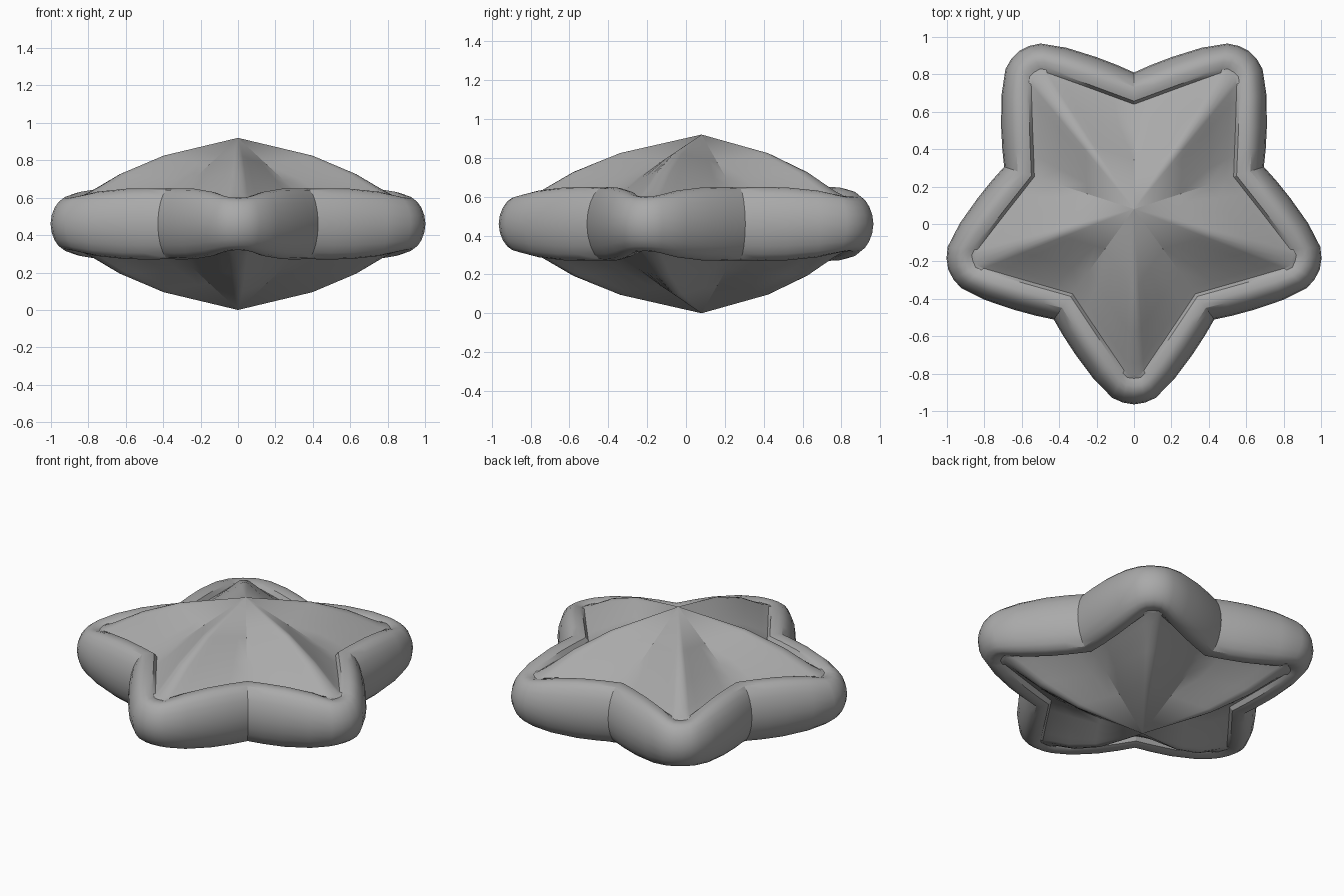
import bpy
import bmesh
import math

if "Cube" in bpy.data.objects:
    bpy.data.objects.remove(bpy.data.objects["Cube"])

MID_Z, CENTRE_Y, APEX = 0.46, 0.08, 0.46

grey = bpy.data.materials.new("plain_grey")
grey.use_nodes = True
grey.diffuse_color = (0.4, 0.4, 0.4, 1)
grey.node_tree.nodes["Principled BSDF"].inputs["Base Color"].default_value = (0.4, 0.4, 0.4, 1)

# Half of one arm, from notch to tip: inner x, y, outer x, y, rim half height
HALF_ARM = [
    (0.0, 0.56, 0.0, 0.73, 0.188),
    (0.11, 0.60, 0.09, 0.77, 0.19),
    (0.24, 0.648, 0.20, 0.812, 0.188),
    (0.39, 0.702, 0.36, 0.862, 0.172),
    (0.465, 0.729, 0.50, 0.885, 0.15),
    (0.495, 0.736, 0.56, 0.872, 0.142),
    (0.523, 0.72, 0.614, 0.845, 0.14),
]
# Rim cross-section: share of the way outward, share of the half height
RIM = [(0.1, 0.95), (0.18, 0.97), (0.36, 1), (0.55, 0.96), (0.72, 0.82),
       (0.86, 0.6), (0.96, 0.32), (1, 0)]
# Panel rows: share of the way outward, height along the ridge
PANEL = [(0.47, 0.365), (0.74, 0.268), (0.93, 0.17), (1, 0.142)]
NOTCH_H = 0.155


def edge_height(ix):
    return NOTCH_H + (PANEL[-1][1] - NOTCH_H) * ix / HALF_ARM[-1][0]


def star_columns():
    """Every station around the star: inner xy, outer xy, inner x share, rim height."""
    half = [(p, 1) for p in reversed(HALF_ARM)] + [(p, -1) for p in HALF_ARM[1:-1]]
    for k in range(5):
        c, s = math.cos(k * math.tau / 5), math.sin(k * math.tau / 5)
        for (ix, iy, ox, oy, h), m in half:
            ix_m, ox_m = ix * m, ox * m
            yield ((ix_m * c - iy * s, ix_m * s + iy * c),
                   (ox_m * c - oy * s, ox_m * s + oy * c), ix, h)


COLS = list(star_columns())


def add_row(bm, points):
    return [bm.verts.new((x, y + CENTRE_Y, z + MID_Z)) for x, y, z in points]


def bridge(bm, a, b):
    n = len(a)
    for i in range(n):
        j = (i + 1) % n
        bm.faces.new((a[i], b[i], b[j], a[j]))


def finish(bm, name):
    bmesh.ops.recalc_face_normals(bm, faces=bm.faces)
    mesh = bpy.data.meshes.new(name)
    bm.to_mesh(mesh)
    bm.free()
    mesh.materials.append(grey)
    obj = bpy.data.objects.new(name, mesh)
    bpy.context.collection.objects.link(obj)
    bpy.ops.object.select_all(action="DESELECT")
    obj.select_set(True)
    bpy.context.view_layer.objects.active = obj
    bpy.ops.object.shade_smooth_by_angle(angle=math.radians(30))


# Rounded rim, running over the top, round the outside and underneath
def rim_row(bm, s, k, side):
    points = []
    for (ix, iy), (ox, oy), w, h in COLS:
        z = edge_height(w) if s == 0 else h * k
        points.append((ix + (ox - ix) * s, iy + (oy - iy) * s, z * side))
    return add_row(bm, points)


bm = bmesh.new()
path = [(0, 0, 1)] + [(s, k, 1) for s, k in RIM]
path += [(s, k, -1) for s, k in reversed(RIM[:-1])] + [(0, 0, -1)]
rows = [rim_row(bm, *p) for p in path]
for a, b in zip(rows, rows[1:]):
    bridge(bm, a, b)
finish(bm, "rounded_rim")

# Ridged star panels, above and below
for name, side in (("upper_star_panel", 1), ("lower_star_panel", -1)):
    bm = bmesh.new()
    apex = add_row(bm, [(0, 0, APEX * side)])[0]
    rows = []
    for t, ridge in PANEL:
        notch = APEX + (NOTCH_H - APEX) * t
        rows.append(add_row(bm, [
            (i[0] * t, i[1] * t, side * (notch + (ridge - notch) * w / HALF_ARM[-1][0]))
            for i, o, w, h in COLS]))
    for i in range(len(COLS)):
        bm.faces.new((apex, rows[0][i], rows[0][(i + 1) % len(COLS)]))
    for a, b in zip(rows, rows[1:]):
        bridge(bm, a, b)
    # An open dish needs its outward side set by the apex direction
    bmesh.ops.recalc_face_normals(bm, faces=bm.faces)
    bm.normal_update()
    if apex.normal.z * side < 0:
        bmesh.ops.reverse_faces(bm, faces=bm.faces)
    finish(bm, name)
